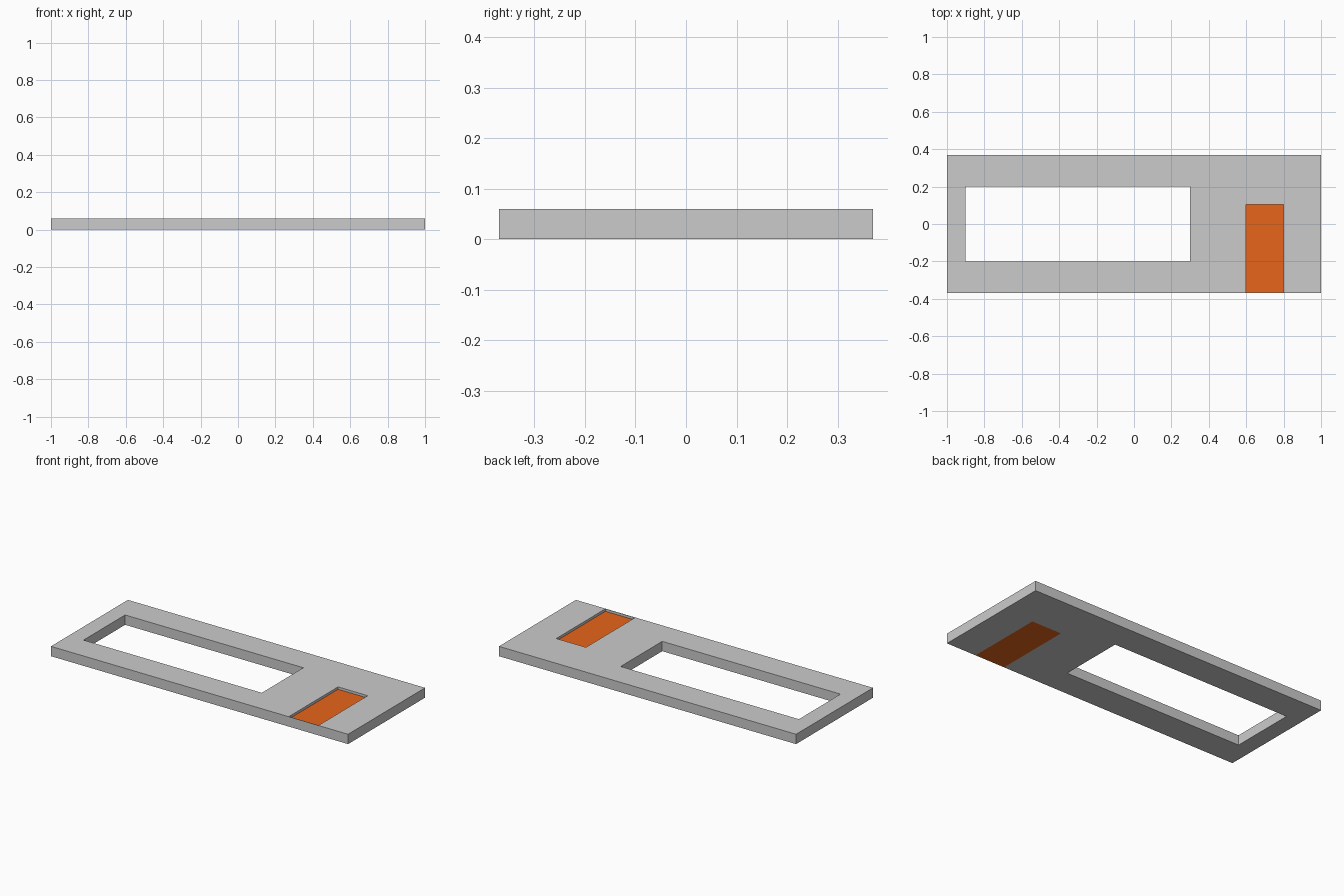
import bpy

if "Cube" in bpy.data.objects:
    bpy.data.objects.remove(bpy.data.objects["Cube"])


def box(name, x, y, z):
    """Axis-aligned box from (min, max) ranges."""
    bpy.ops.mesh.primitive_cube_add(size=1)
    ob = bpy.context.object
    ob.name = name
    ob.location = [(r[0] + r[1]) / 2 for r in (x, y, z)]
    ob.scale = [r[1] - r[0] for r in (x, y, z)]
    bpy.ops.object.transform_apply(location=True, rotation=False, scale=True)
    return ob


def cut(target, name, x, y):
    """Cut a rectangular through-opening."""
    cutter = box(name, x, y, (-0.1, 0.2))
    cutter.hide_render = True
    mod = target.modifiers.new(name, 'BOOLEAN')
    mod.operation = 'DIFFERENCE'
    mod.solver = 'EXACT'
    mod.object = cutter
    bpy.context.view_layer.objects.active = target
    bpy.ops.object.modifier_apply(modifier=name)
    bpy.data.objects.remove(cutter)


INSERT_X, INSERT_Y = (0.6, 0.8), (-0.367, 0.105)

# Face plate with window and a slot that leaves a thin front lip
plate = box("face_plate", (-1, 1), (-0.37, 0.37), (0, 0.06))
cut(plate, "window_cutter", (-0.9, 0.3), (-0.2, 0.2))
cut(plate, "slot_cutter", INSERT_X, INSERT_Y)

# Orange insert, slightly recessed below the top face
insert = box("orange_insert", INSERT_X, INSERT_Y, (0, 0.045))
orange = bpy.data.materials.new("orange")
orange.diffuse_color = (0.8, 0.13, 0.01, 1)
orange.use_nodes = True
orange.node_tree.nodes["Principled BSDF"].inputs["Base Color"].default_value = orange.diffuse_color
insert.data.materials.append(orange)
